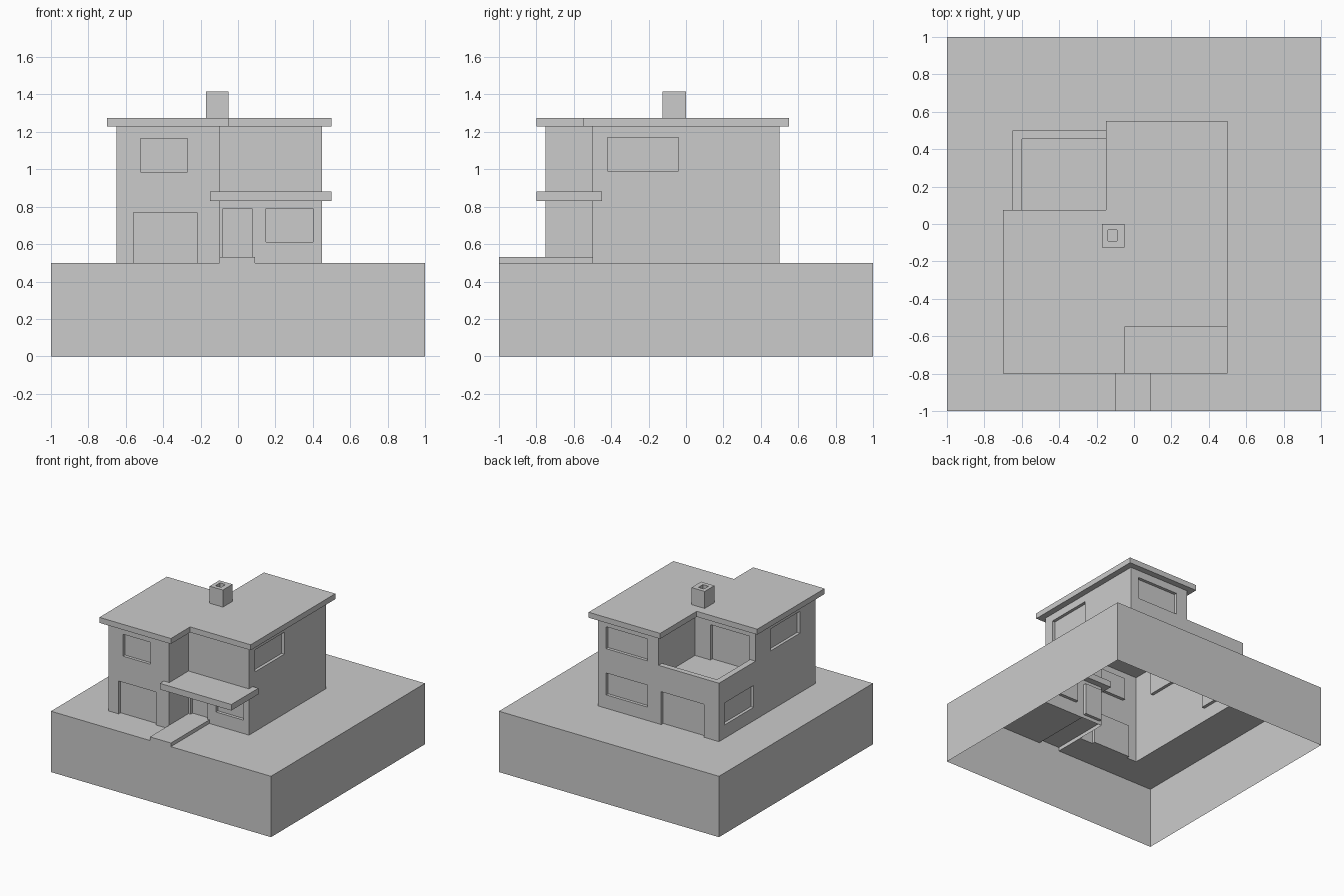
import bpy, bmesh
from mathutils import Vector

if "Cube" in bpy.data.objects:
    bpy.data.objects.remove(bpy.data.objects["Cube"])

GROUND, EAVE, ROOF = 0.5, 1.23, 1.275
FLOOR, RAIL = 0.88, 0.98
DEPTH = 0.025   # window and door recess


def make(name, polys):
    """Mesh object from a list of polygons, welding shared corners."""
    bm = bmesh.new()
    for p in polys:
        bm.faces.new([bm.verts.new(v) for v in p])
    bmesh.ops.remove_doubles(bm, verts=bm.verts, dist=1e-5)
    me = bpy.data.meshes.new(name)
    bm.to_mesh(me)
    bm.free()
    ob = bpy.data.objects.new(name, me)
    bpy.context.collection.objects.link(ob)
    return ob


def flat(pts, z):
    return [(x, y, z) for x, y in pts]


def sides(pts, z0, z1):
    n = len(pts)
    return [[(*pts[i], z0), (*pts[(i + 1) % n], z0), (*pts[(i + 1) % n], z1), (*pts[i], z1)]
            for i in range(n)]


def rect(x0, x1, y0, y1):
    return [(x0, y0), (x1, y0), (x1, y1), (x0, y1)]


def prism(name, pts, z0, z1):
    return make(name, sides(pts, z0, z1) + [flat(pts, z1), flat(pts[::-1], z0)])


def wall(name, a, b, z0, z1, openings=()):
    """Sheet wall from a to b (outside on the right) with recessed openings.
    Each opening is (lo, hi, bottom, top), lo/hi along the wall's own axis."""
    a, b = Vector(a), Vector(b)
    d = (b - a).normalized()
    out = Vector((d.y, -d.x))
    axis = 0 if abs(d.x) > 0.5 else 1
    holes = []
    for lo, hi, s, t in openings:
        u = sorted((abs(lo - a[axis]), abs(hi - a[axis])))
        holes.append((u[0], u[1], s, t))

    def pt(u, z, inset=0.0):
        p = a + d * u - out * inset
        return (p.x, p.y, z)

    us = sorted({0.0, (b - a).length} | {h[i] for h in holes for i in (0, 1)})
    zs = sorted({z0, z1} | {h[i] for h in holes for i in (2, 3)})
    polys = []
    for u0, u1 in zip(us, us[1:]):
        for s, t in zip(zs, zs[1:]):
            um, zm = (u0 + u1) / 2, (s + t) / 2
            if not any(h[0] < um < h[1] and h[2] < zm < h[3] for h in holes):
                polys.append([pt(u0, s), pt(u1, s), pt(u1, t), pt(u0, t)])
    for u0, u1, s, t in holes:
        ring = [(u0, s), (u1, s), (u1, t), (u0, t)]
        polys.append([pt(*c, DEPTH) for c in ring])
        for c, e in zip(ring, ring[1:] + ring[:1]):
            polys.append([pt(*c), pt(*e), pt(*e, DEPTH), pt(*c, DEPTH)])
    return make(name, polys)


# Ground block: open underneath, cut out below the house and path
plot = [(-1, -1), (-0.1, -1), (-0.1, -0.75), (-0.65, -0.75), (-0.65, 0.5), (0.45, 0.5),
        (0.45, -0.5), (0.09, -0.5), (0.09, -1), (1, -1), (1, 1), (-1, 1)]
make("ground_block", sides(rect(-1, 1, -1, 1), 0, GROUND) + [flat(plot, GROUND)])

# Raised front path
P = 0.53
make("front_path", [
    flat(rect(-0.1, 0.09, -1, -0.5), P),
    [(-0.1, -1, GROUND), (0.09, -1, GROUND), (0.09, -1, P), (-0.1, -1, P)],
    [(0.09, -1, GROUND), (0.09, -0.5, GROUND), (0.09, -0.5, P), (0.09, -1, P)],
    [(-0.1, -0.75, GROUND), (-0.1, -1, GROUND), (-0.1, -1, P), (-0.1, -0.75, P)]])

# Outer walls with windows and doors
LOW, HIGH = (0.61, 0.79), (0.99, 1.17)
wall("front_wall", (-0.65, -0.75), (-0.1, -0.75), GROUND, EAVE,
     [(-0.56, -0.22, GROUND, 0.77), (-0.52, -0.27, 0.985, 1.165)])
wall("porch_side_wall", (-0.1, -0.75), (-0.1, -0.5), GROUND, EAVE)
wall("porch_wall", (-0.1, -0.5), (0.45, -0.5), GROUND, EAVE,
     [(-0.08, 0.075, P, 0.79), (0.15, 0.4, *LOW)])
wall("right_wall", (0.45, -0.5), (0.45, 0.5), GROUND, EAVE, [(-0.42, -0.04, *HIGH)])
wall("back_wall", (0.45, 0.5), (-0.1, 0.5), GROUND, EAVE,
     [(0.0, 0.375, *LOW), (0.0, 0.375, *HIGH)])
wall("back_balcony_wall", (-0.1, 0.5), (-0.65, 0.5), GROUND, RAIL,
     [(-0.515, -0.125, GROUND, 0.77)])
wall("left_balcony_wall", (-0.65, 0.5), (-0.65, 0.025), GROUND, RAIL, [(0.05, 0.43, *LOW)])
wall("left_wall", (-0.65, 0.025), (-0.65, -0.75), GROUND, EAVE, [(-0.55, -0.17, *HIGH)])

# Balcony: floor, inner walls, parapet
wall("balcony_side_wall", (-0.1, 0.5), (-0.1, 0.025), FLOOR, EAVE)
wall("balcony_door_wall", (-0.1, 0.025), (-0.65, 0.025), FLOOR, EAVE,
     [(-0.595, -0.24, FLOOR, 1.17)])
make("balcony_floor", [flat(rect(-0.6, -0.1, 0.025, 0.455), FLOOR)])
wall("parapet_inner_left", (-0.6, 0.025), (-0.6, 0.455), FLOOR, RAIL)
wall("parapet_inner_back", (-0.6, 0.455), (-0.1, 0.455), FLOOR, RAIL)
make("parapet_rim", [flat([(-0.65, 0.025), (-0.6, 0.025), (-0.6, 0.455), (-0.1, 0.455),
                           (-0.1, 0.5), (-0.65, 0.5)], RAIL)])

# Roof slab and porch canopy
prism("roof", [(-0.7, -0.8), (-0.05, -0.8), (-0.05, -0.55), (0.5, -0.55), (0.5, 0.55),
               (-0.15, 0.55), (-0.15, 0.075), (-0.7, 0.075)], EAVE, ROOF)
prism("porch_canopy", rect(-0.15, 0.5, -0.8, -0.45), 0.83, 0.88)

# Chimney with a flue opening
TOP = 1.415
outer, flue = rect(-0.17, -0.05, -0.125, 0), rect(-0.14, -0.09, -0.092, -0.033)
rim = [[(*outer[i], TOP), (*outer[(i + 1) % 4], TOP), (*flue[(i + 1) % 4], TOP), (*flue[i], TOP)]
       for i in range(4)]
inside = [f[::-1] for f in sides(flue, TOP - 0.04, TOP)]
make("chimney", sides(outer, ROOF, TOP) + rim + inside + [flat(flue, TOP - 0.04)])
